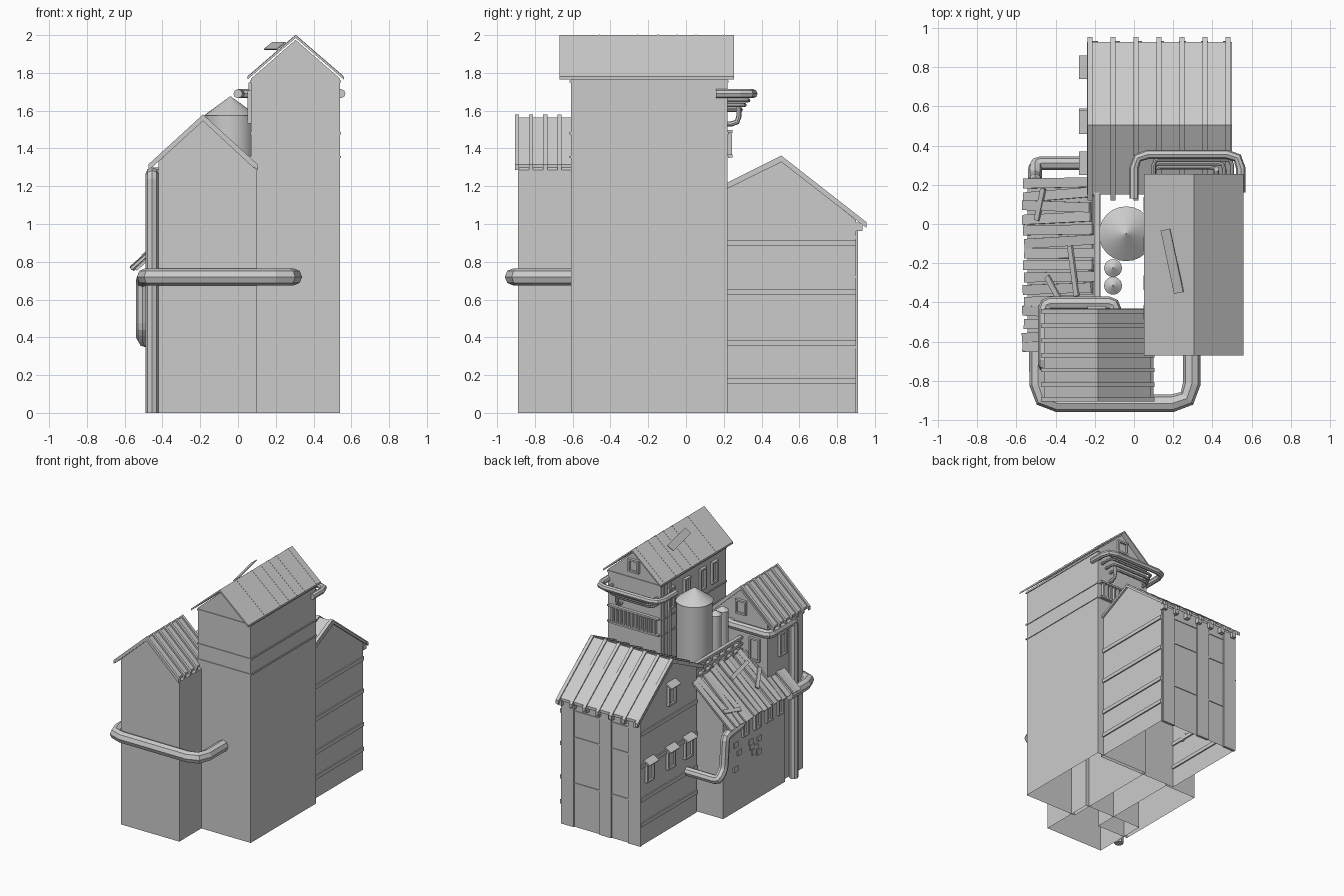
import bpy, bmesh, math, random
from mathutils import Vector, Matrix

if "Cube" in bpy.data.objects:
    bpy.data.objects.remove(bpy.data.objects["Cube"])
random.seed(4)


def finish(name, bm):
    me = bpy.data.meshes.new(name)
    bmesh.ops.recalc_face_normals(bm, faces=bm.faces)
    bm.to_mesh(me)
    bm.free()
    ob = bpy.data.objects.new(name, me)
    bpy.context.collection.objects.link(ob)
    return ob


def prism(name, pts, axis, a, b, open_base=False):
    """Extrude a (horizontal, z) profile along x or y; shells have no floor."""
    bm = bmesh.new()
    f = lambda p, t: (t, p[0], p[1]) if axis == 'x' else (p[0], t, p[1])
    v0 = [bm.verts.new(f(p, a)) for p in pts]
    v1 = [bm.verts.new(f(p, b)) for p in pts]
    bm.faces.new(v0)
    bm.faces.new(v1[::-1])
    n = len(pts)
    for i in range(n):
        j = (i + 1) % n
        if open_base and pts[i][1] < .02 and pts[j][1] < .02:
            continue
        bm.faces.new((v0[i], v0[j], v1[j], v1[i]))
    return finish(name, bm)


def boxes(name, items):
    """Many boxes in one object: (centre, size[, euler-free rotation matrix])."""
    bm = bmesh.new()
    for it in items:
        rot = it[2] if len(it) > 2 else Matrix()
        m = Matrix.Translation(it[0]) @ rot @ Matrix.Diagonal((*it[1], 1))
        bmesh.ops.create_cube(bm, size=1, matrix=m)
    return finish(name, bm)


def roof(name, l, p, r, t, axis, a, b):
    """Gable roof sheet from left eave, peak and right eave points."""
    return prism(name, [l, p, r, (r[0], r[1] - t), (p[0], p[1] - t), (l[0], l[1] - t)], axis, a, b)


def pipe(name, pts, r, bend=.07):
    """Octagonal pipe with two-step bends."""
    pts = [Vector(p) for p in pts]
    path = [pts[0]]
    for a, b, c in zip(pts, pts[1:], pts[2:]):
        p, q = b + (a - b).normalized() * bend, b + (c - b).normalized() * bend
        path += [p, (p + q) / 4 + b / 2, q]
    path.append(pts[-1])
    cu = bpy.data.curves.new(name, 'CURVE')
    cu.dimensions = '3D'
    cu.bevel_depth, cu.bevel_resolution, cu.use_fill_caps = r, 2, True
    s = cu.splines.new('POLY')
    s.points.add(len(path) - 1)
    for sp, p in zip(s.points, path):
        sp.co = (*p, 1)
    s.use_smooth = False
    ob = bpy.data.objects.new(name, cu)
    bpy.context.collection.objects.link(ob)


def silo(name, x, y, r, z0, z1, tip):
    bm = bmesh.new()
    for ra, rb, a, b in ((r, r, z0, z1), (r * 1.06, .003, z1, tip)):
        bmesh.ops.create_cone(bm, cap_ends=True, segments=24, radius1=ra, radius2=rb,
                              depth=b - a, matrix=Matrix.Translation((x, y, (a + b) / 2)))
    ob = finish(name, bm)
    for p in ob.data.polygons:
        p.use_smooth = abs(p.normal.z) < .95
    ob.data.set_sharp_from_angle(angle=math.radians(35))


def window(name, axis, c, w, h, s, awning=False):
    """Framed window on a wall facing s along axis."""
    def bx(u, z, d, sw, sh, sd):
        o = s * d
        return ((c[0] + o, c[1] + u, c[2] + z), (sd, sw, sh)) if axis == 'x' else \
               ((c[0] + u, c[1] + o, c[2] + z), (sw, sd, sh))
    parts = [bx(k * w / 2, 0, .008, .014, h, .024) for k in (-1, 1)]
    parts += [bx(0, k * h / 2, .008, w + .014, .014, .028) for k in (-1, 1)]
    parts.append(bx(0, 0, .002, w, h, .008))
    if awning:
        ctr, size = bx(0, h / 2 + .02, .022, w + .04, .012, .06)
        parts.append((ctr, size, Matrix.Rotation(math.radians(-s * -30), 4, 'Y')))
    boxes(name, parts)


# Tall tower with gable roof
prism("tower_walls", [(.07, 0), (.07, 1.77), (.305, 1.975), (.54, 1.77), (.54, 0)], 'y', -.61, .22, True)
roof("tower_roof", (.05, 1.78), (.305, 2.0), (.56, 1.78), .015, 'y', -.67, .255)
for i, z in enumerate((1.355, 1.48, 1.755)):
    boxes(f"tower_band_{i}", [((.305, -.195, z), (.482, .842, .012))])
for i, y in enumerate((-.46, -.26, -.15, -.05, .05, .2)):
    roof(f"tower_roof_seam_{i}", (.05, 1.782), (.305, 2.002), (.56, 1.782), .006, 'y', y, y + .006)
boxes("loose_roof_board", [((.195, -.19, 1.943), (.06, .33, .006),
      Matrix.Rotation(math.radians(12), 4, 'Z') @ Matrix.Rotation(math.radians(-38), 4, 'Y'))])
window("tower_gable_window", 'y', (.305, .22, 1.86), .08, .09, 1)
for i, y in enumerate((.1, -.1, -.3, -.45)):
    window(f"tower_side_window_{i}", 'x', (.07, y, 1.62), .06, .16, -1)
boxes("tower_corner_trim", [((.066, y, 1.2), (.02, .03, 1.1)) for y in (.2, .12)])

# Vent grille and service pipes on the tower back
boxes("tower_back_grille", [((.11 + .035 * i, .23, 1.42), (.014, .025, .12)) for i in range(12)]
      + [((.3, .23, z), (.44, .03, .014)) for z in (1.36, 1.49)])
pipe("tower_wrap_pipe", [(0, .13, 1.69), (0, .355, 1.69), (.545, .355, 1.69), (.545, .16, 1.69)], .024)
for i in range(3):
    e, z = .33 - .02 * i, 1.655 - .025 * i
    pipe(f"tower_thin_pipe_{i}", [(.1, .2, z), (.1, e, z), (.5 - .04 * i, e, z), (.5 - .04 * i, .2, z)], .011, .03)
pipe("tower_drop_pipe", [(.42, .28, 1.64), (.42, .28, 1.53), (.42, .2, 1.53)], .014, .04)

# Back building, ridge along x
prism("back_walls", [(.19, 0), (.19, 1.18), (.505, 1.335), (.9, 1.02), (.9, 0)], 'x', -.225, .485, True)
roof("back_roof", (.15, 1.175), (.505, 1.35), (.93, 1.02), .022, 'x', -.24, .5)
for i in range(7):
    x = -.225 + i * .1175
    roof(f"back_roof_rib_{i}", (.12, 1.17), (.505, 1.362), (.955, 1.01), .03, 'x', x - .013, x + .013)
boxes("back_rafter_ends", [((-.2 + i * .112, .915, .985), (.035, .04, .045)) for i in range(7)])
boxes("back_pilasters", [((x, .9, .5), (.11, .02, 1.0)) for x in (.42, .085, -.175)])
boxes("back_wall_rails", [((.13, .9, z), (.7, .012, .012)) for z in (.35, .72, .93)])
boxes("back_gable_bands", [((x, .545, z + k), (.02, .71, .03)) for x in (-.225, .485)
                          for z in (.17, .37, .64, .9) for k in (0,)])
for i, (y, z) in enumerate(((.8, .57), (.53, .57), (.31, .57), (.52, 1.08))):
    window(f"back_gable_window_{i}", 'x', (-.23, y, z), .08, .14, -1, True)

# Front left building, ridge along y
prism("front_walls", [(-.42, 0), (-.42, 1.33), (-.185, 1.55), (.1, 1.285), (.1, 0)], 'y', -.89, -.44, True)
roof("front_roof", (-.46, 1.315), (-.185, 1.565), (.085, 1.315), .02, 'y', -.9, -.43)
for i in range(7):
    y = -.895 + i * .075
    roof(f"front_roof_rib_{i}", (-.475, 1.315), (-.185, 1.58), (.105, 1.315), .03, 'y', y - .011, y + .011)
window("front_gable_window", 'y', (-.19, -.44, 1.41), .08, .1, 1)
window("front_rear_window", 'y', (-.31, -.44, 1.1), .08, .17, 1)
window("front_side_window", 'x', (-.42, -.62, 1.11), .08, .17, -1)
pipe("front_gutter_pipe", [(-.1, -.44, 1.265), (-.1, -.405, 1.265), (-.455, -.405, 1.265),
                           (-.455, -.72, 1.265), (-.455, -.72, 0)], .035, .03)

# Large pipe wrapping round the front
pipe("large_front_pipe", [(.295, -.6, .72), (.295, -.915, .72), (-.49, -.915, .72), (-.49, -.6, .72)], .045, .1)

# Lean-to shed with a ragged plank roof
prism("shed_walls", [(-.45, 0), (-.45, .83), (-.17, 1.05), (-.17, 0)], 'y', -.62, .17, True)
ang = math.atan2(.31, .35)
tilt = Matrix.Rotation(-ang, 4, 'Y')
boxes("shed_roof_sheet", [((-.375, -.2, .905), (.44, .84, .015), tilt)])
planks = []
for i in range(15):
    y = -.63 + i * .06
    d = random.uniform(-.012, .01)
    planks.append(((-.385 + d, y, .913 + random.uniform(0, .015)), (.47 + d, .05, .014),
                   tilt @ Matrix.Rotation(random.uniform(-.06, .06), 4, 'Z')
                   @ Matrix.Rotation(random.uniform(-.08, .08), 4, 'X')))
for x, y, l, r in ((-.31, -.24, .26, 1.75), (-.48, .1, .17, 1.3), (-.4, -.35, .2, 2.2)):
    planks.append(((x, y, .94 + (x + .385) * .886), (l, .03, .012), tilt @ Matrix.Rotation(r, 4, 'Z')))
boxes("shed_roof_planks", planks)
for i in range(4):
    window(f"shed_window_{i}", 'x', (-.45, -.1 - i * .15, .64), .06, .12, -1)
boxes("shed_brick_patches", [((-.452, random.uniform(-.3, .05), random.uniform(.32, .55)),
                              (.016, .05, .04)) for _ in range(9)])

# Railing on the shed ridge
boxes("ridge_railing", [((-.19, -.13, z), (.03, .6, .02)) for z in (1.07, 1.12, 1.17)]
      + [((-.19, .14 - i * .09, 1.1), (.025, .025, .14)) for i in range(7)])

# Bent pipe linking shed and back building
pipe("shed_elbow_pipe", [(-.22, .31, .38), (-.505, .31, .38), (-.505, .24, .45), (-.505, .22, .7),
                         (-.5, 0, .72), (-.44, -.04, .72)], .035, .03)

# Silos
silo("large_silo", -.04, -.05, .132, .7, 1.575, 1.675)
silo("small_silo_a", -.107, -.225, .043, .7, 1.41, 1.44)
silo("small_silo_b", -.107, -.315, .043, .7, 1.41, 1.44)
